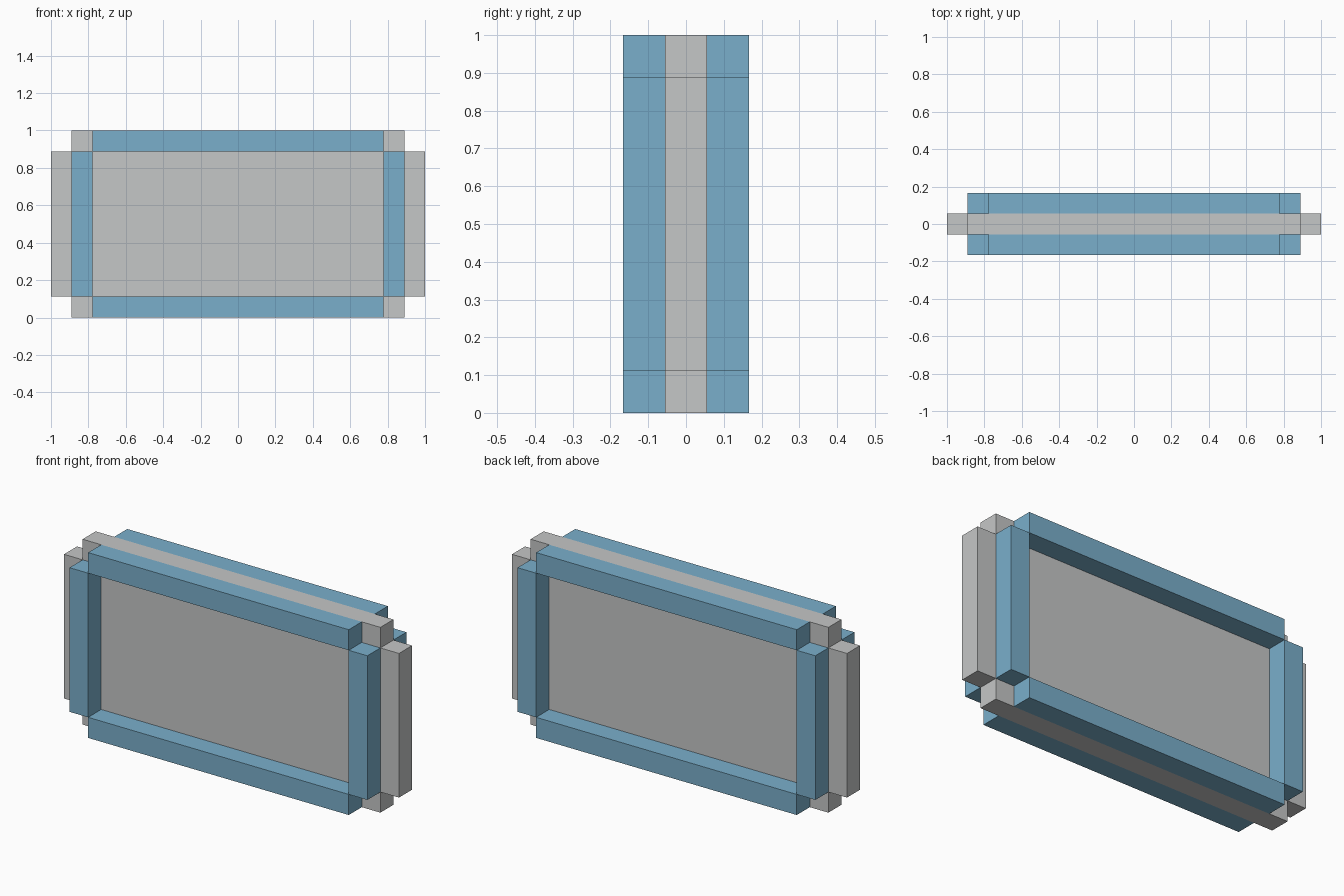
import bpy
import bmesh

if "Cube" in bpy.data.objects:
    bpy.data.objects.remove(bpy.data.objects["Cube"])

U = 1 / 9  # one block unit


def material(name, rgb):
    m = bpy.data.materials.new(name)
    m.diffuse_color = (*rgb, 1)
    m.use_nodes = True
    m.node_tree.nodes["Principled BSDF"].inputs["Base Color"].default_value = m.diffuse_color
    return m


grey = material("light grey", (0.56, 0.57, 0.57))
blue = material("soft blue", (0.195, 0.43, 0.60))


def extruded(name, outline, y0, y1, mat):
    """Extrude an x-z outline (in block units) from y0 to y1."""
    bm = bmesh.new()
    face = bm.faces.new([bm.verts.new((x * U, y0 * U, z * U)) for x, z in outline])
    out = bmesh.ops.extrude_face_region(bm, geom=[face])
    verts = [g for g in out["geom"] if isinstance(g, bmesh.types.BMVert)]
    bmesh.ops.translate(bm, verts=verts, vec=(0, (y1 - y0) * U, 0))
    bmesh.ops.recalc_face_normals(bm, faces=bm.faces)
    mesh = bpy.data.meshes.new(name)
    bm.to_mesh(mesh)
    bm.free()
    mesh.materials.append(mat)
    obj = bpy.data.objects.new(name, mesh)
    bpy.context.collection.objects.link(obj)
    return obj


def bar(name, x0, x1, z0, z1, y0):
    extruded(name, [(x0, z0), (x1, z0), (x1, z1), (x0, z1)], y0, y0 + 1, blue)


# Central panel with stepped corners
extruded("centre_panel",
         [(-8, 0), (8, 0), (8, 1), (9, 1), (9, 8), (8, 8),
          (8, 9), (-8, 9), (-8, 8), (-9, 8), (-9, 1), (-8, 1)],
         -0.5, 0.5, grey)

# Raised frame on the front and back
for side, y0 in (("front", -1.5), ("back", 0.5)):
    bar(side + "_bottom_rail", -7, 7, 0, 1, y0)
    bar(side + "_top_rail", -7, 7, 8, 9, y0)
    bar(side + "_left_post", -8, -7, 1, 8, y0)
    bar(side + "_right_post", 7, 8, 1, 8, y0)
